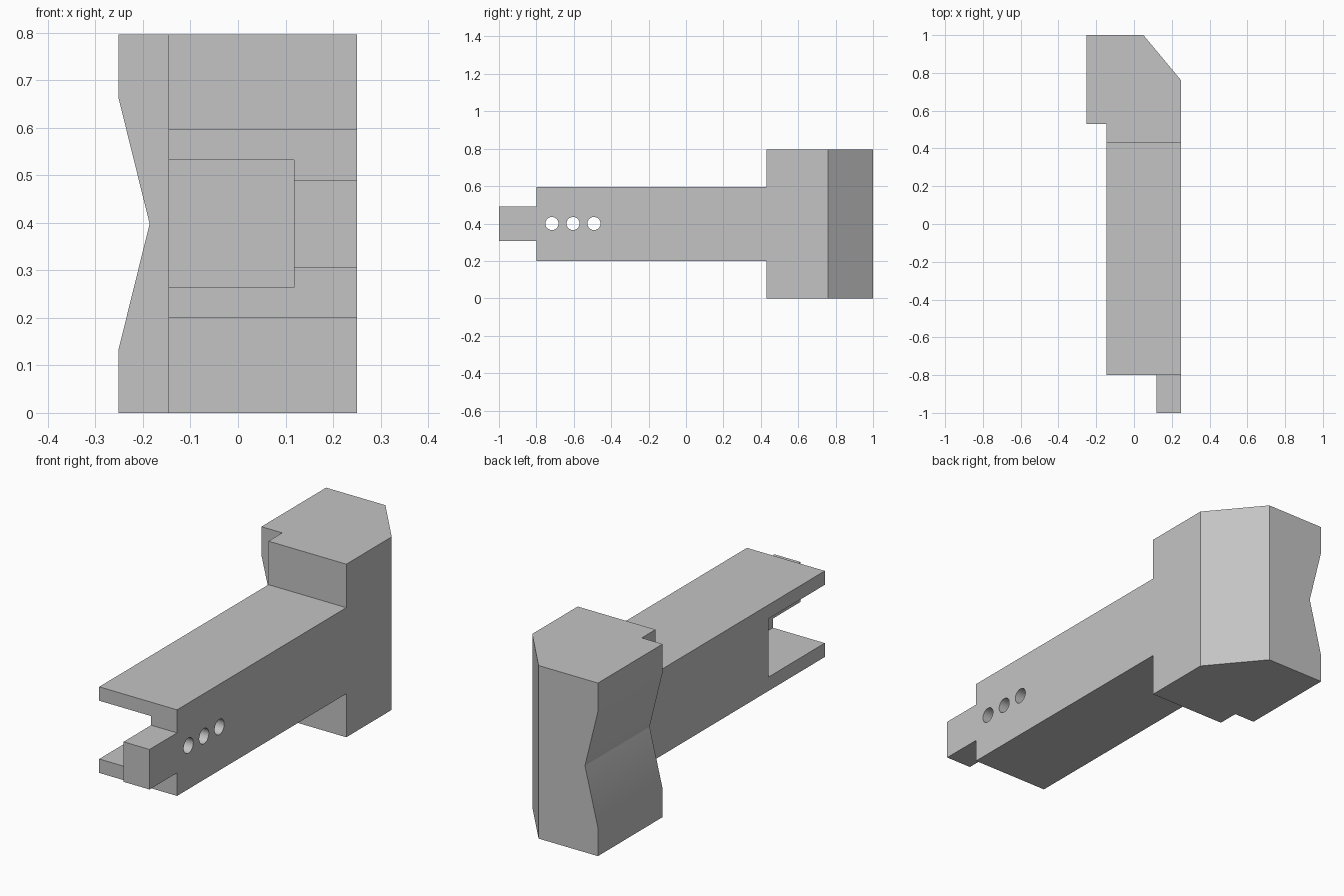
import bpy
import bmesh
import math
from mathutils import Vector

cube = bpy.data.objects.get("Cube")
if cube:
    bpy.data.objects.remove(cube, do_unlink=True)

GREY = (0.55, 0.55, 0.55, 1)
grey = bpy.data.materials.new("plain grey")
grey.use_nodes = True
grey.diffuse_color = GREY
grey.node_tree.nodes["Principled BSDF"].inputs["Base Color"].default_value = GREY


def prism(name, outline, axis, start, end):
    """Extrude a 2D outline along an axis; the outline uses the other two axes in order."""
    def place(point, depth):
        co = list(point)
        co.insert(axis, depth)
        return co
    bm = bmesh.new()
    face = bm.faces.new([bm.verts.new(place(p, start)) for p in outline])
    grown = bmesh.ops.extrude_face_region(bm, geom=[face])
    shift = Vector(place((0, 0), end - start))
    bmesh.ops.translate(bm, vec=shift, verts=[
        v for v in grown["geom"] if isinstance(v, bmesh.types.BMVert)])
    bmesh.ops.recalc_face_normals(bm, faces=bm.faces)
    mesh = bpy.data.meshes.new(name)
    bm.to_mesh(mesh)
    bm.free()
    mesh.materials.append(grey)
    obj = bpy.data.objects.new(name, mesh)
    bpy.context.collection.objects.link(obj)
    return obj


def rectangle(a0, a1, b0, b1):
    return [(a0, b0), (a1, b0), (a1, b1), (a0, b1)]


def cut(body, cutter):
    mod = body.modifiers.new("cut", 'BOOLEAN')
    mod.operation = 'DIFFERENCE'
    mod.solver = 'EXACT'
    mod.object = cutter
    bpy.context.view_layer.objects.active = body
    bpy.ops.object.modifier_apply(modifier=mod.name)
    bpy.data.objects.remove(cutter, do_unlink=True)


# Side silhouette: tongue, beam and tall head, mirrored about the middle height
MID = 0.398
half = [(-1, 0.092), (-0.8, 0.092), (-0.8, 0.198), (0.43, 0.198), (0.43, MID), (1, MID)]
side = [(y, MID + h) for y, h in half] + [(y, MID - h) for y, h in reversed(half)]
body = prism("clamp_arm", side, 0, -0.252, 0.25)

# Narrow the beam, leaving the hooked lip on the head
cut(body, prism("beam_side_cutter", rectangle(-0.4, -0.146, -1.2, 0.53), 2, -0.2, 1))

# Open slot at the front end, also thinning the tongue
cut(body, prism("slot_cutter", rectangle(-1.2, -0.39, MID - 0.134, MID + 0.134), 0, -0.4, 0.118))

# Slanted back corner of the head
cut(body, prism("corner_cutter", [(0.05, 1), (0.25, 0.76), (0.45, 0.52), (0.45, 1.24), (-0.15, 1.24)],
                2, -0.2, 1))

# Shallow V groove across the head
cut(body, prism("groove_cutter", [(-0.186, MID), (-0.318, MID + 0.534), (-0.318, MID - 0.534)],
                1, 0.45, 1.2))

# Row of three round holes through the slot wall
for y in (-0.717, -0.604, -0.492):
    ring = [(y + 0.035 * math.cos(a), MID + 0.002 + 0.035 * math.sin(a))
            for a in (math.tau * i / 32 for i in range(32))]
    cut(body, prism("hole_cutter", ring, 0, 0, 0.4))

# Smooth hole walls, crisp edges elsewhere
bpy.ops.object.select_all(action='DESELECT')
body.select_set(True)
bpy.context.view_layer.objects.active = body
bpy.ops.object.shade_smooth_by_angle(angle=math.radians(20))
